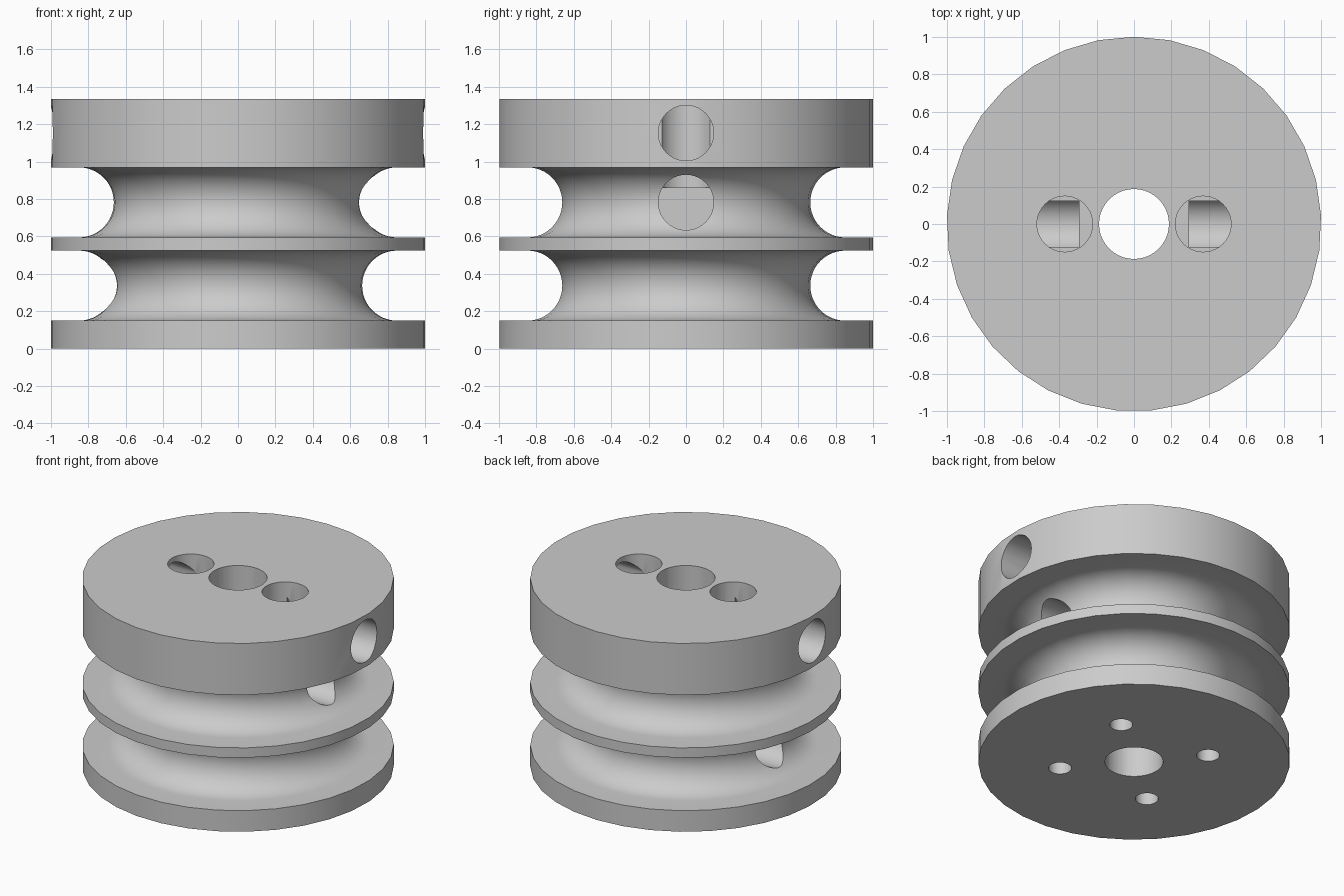
import bpy, bmesh, math
from mathutils import Matrix, Vector

if "Cube" in bpy.data.objects:
    bpy.data.objects.remove(bpy.data.objects["Cube"], do_unlink=True)

SIDES = 33
RIM = 1.001
GROOVE_R = 0.1875
GROOVE_X = 0.852
HEIGHT = 1.335
LOW_Z, HIGH_Z, TOP_Z = 0.337, 0.782, 1.153
PORT_R = 0.148
PORT_END = 0.295

grey = bpy.data.materials.new("light grey")
grey.use_nodes = True
colour = (0.6, 0.6, 0.6, 1)
grey.diffuse_color = colour
grey.node_tree.nodes["Principled BSDF"].inputs["Base Color"].default_value = colour


def groove(z):
    """Round-bottomed groove profile, from its lower lip to its upper lip."""
    pts = [(RIM, z - GROOVE_R)]
    for i in range(25):
        a = math.pi * i / 24
        pts.append((GROOVE_X - GROOVE_R * math.sin(a), z - GROOVE_R * math.cos(a)))
    return pts + [(RIM, z + GROOVE_R)]


# Grooved drum, turned from one profile
profile = [(0, 0), (RIM, 0)] + groove(LOW_Z) + groove(HIGH_Z) + [(RIM, HEIGHT), (0, HEIGHT)]
bm = bmesh.new()
verts = [bm.verts.new((0, r, z)) for r, z in profile]
edges = [bm.edges.new(pair) for pair in zip(verts, verts[1:])]
bmesh.ops.spin(bm, geom=verts + edges, cent=(0, 0, 0), axis=(0, 0, 1),
               angle=math.tau, steps=SIDES, use_duplicate=False)
bmesh.ops.remove_doubles(bm, verts=bm.verts, dist=0.0005)
bmesh.ops.dissolve_degenerate(bm, edges=bm.edges, dist=0.0001)
bmesh.ops.recalc_face_normals(bm, faces=bm.faces)
mesh = bpy.data.meshes.new("grooved_drum")
bm.to_mesh(mesh)
bm.free()
mesh.materials.append(grey)
drum = bpy.data.objects.new("grooved_drum", mesh)
bpy.context.collection.objects.link(drum)
bpy.context.view_layer.objects.active = drum
drum.select_set(True)


def drill(start, end, radius, sides=40):
    """Cut a round hole along the line from start to end."""
    start, end = Vector(start), Vector(end)
    line = end - start
    turn = line.to_track_quat("Z", "Y").to_matrix().to_4x4()
    cut = bmesh.new()
    bmesh.ops.create_cone(cut, cap_ends=True, segments=sides, radius1=radius,
                          radius2=radius, depth=line.length,
                          matrix=Matrix.Translation((start + end) / 2) @ turn)
    cut_mesh = bpy.data.meshes.new("drill")
    cut.to_mesh(cut_mesh)
    cut.free()
    cut_mesh.materials.append(grey)
    cutter = bpy.data.objects.new("drill", cut_mesh)
    cutter.hide_render = True
    bpy.context.collection.objects.link(cutter)
    mod = drum.modifiers.new("hole", "BOOLEAN")
    mod.operation = "DIFFERENCE"
    mod.solver = "EXACT"
    mod.object = cutter
    bpy.ops.object.modifier_apply(modifier=mod.name)
    bpy.data.objects.remove(cutter, do_unlink=True)
    bpy.data.meshes.remove(cut_mesh)


# Axle hole
drill((0, 0, -0.1), (0, 0, HEIGHT + 0.1), 0.187)

# Cord passages: rim port, groove port and the shaft joining them
for side, z in ((1, HIGH_Z), (-1, LOW_Z)):
    drill((side * 0.37, 0, z + 0.08), (side * 0.37, 0, HEIGHT + 0.1), 0.149)
    for port_z in (TOP_Z, z):
        drill((side * PORT_END, 0, port_z), (side * 1.2, 0, port_z), PORT_R)

# Screw holes in the base
for i in range(4):
    a = math.radians(40.2 + 90 * i)
    x, y = 0.483 * math.cos(a), 0.483 * math.sin(a)
    drill((x, y, -0.1), (x, y, 0.4), 0.074, 24)

bpy.ops.object.shade_smooth_by_angle(angle=math.radians(30))
